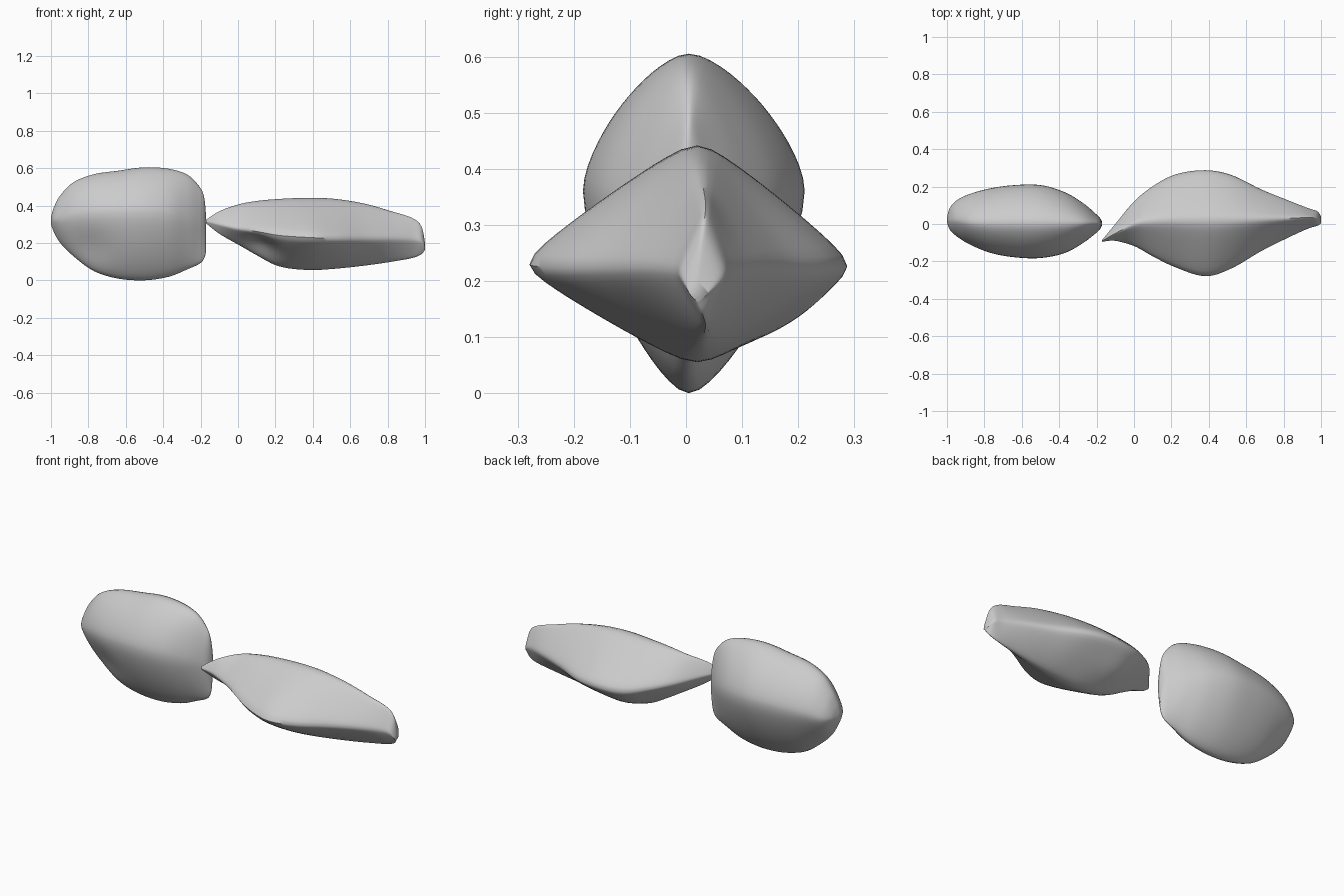
import bpy, bmesh, math
from mathutils import Vector

if "Cube" in bpy.data.objects:
    bpy.data.objects.remove(bpy.data.objects["Cube"])

SIDES, STEPS = 64, 6


def smooth_stations(rows):
    """Catmull-Rom through the section rows."""
    out = []
    for i in range(len(rows) - 1):
        a, b, c, d = (rows[max(0, min(len(rows) - 1, i + k))] for k in (-1, 0, 1, 2))
        for s in range(STEPS):
            t = s / STEPS
            out.append([0.5 * (2 * q + (r - p) * t + (2 * p - 5 * q + 4 * r - u) * t * t
                               + (3 * q - p - 3 * r + u) * t ** 3)
                        for p, q, r, u in zip(a, b, c, d)])
    return out + [list(rows[-1])]


def section_radius(c, s, p, soft):
    """Superellipse radius with its pointed corners rounded by soft."""
    f = lambda v: math.sqrt(v * v + soft * soft) ** p
    return ((f(1) + f(0)) / (f(c) + f(s))) ** (1 / p)


def stone(name, rows, p_top, p_bottom, soft, dents):
    """Loft: rows are x, z top, z bottom, z of side ridge, y back, y front, y of top ridge."""
    bm = bmesh.new()
    rings = []
    for x, zt, zb, zm, yb, yf, yc in smooth_stations(rows):
        ring = []
        for k in range(SIDES):
            a = 2 * math.pi * k / SIDES
            c, s = math.cos(a), math.sin(a)
            r = section_radius(c, s, p_top if s > 0 else p_bottom, soft)
            y = yc + r * c * ((yb - yc) if c > 0 else (yc - yf))
            z = zm + r * s * ((zt - zm) if s > 0 else (zm - zb))
            v = Vector((x, y, z))
            for centre, push, radius in dents:
                d = (v - Vector(centre)).length / radius
                v = v + Vector(push) * math.exp(-d * d)
            ring.append(bm.verts.new(v))
        rings.append(ring)
    for r0, r1 in zip(rings, rings[1:]):
        for k in range(SIDES):
            j = (k + 1) % SIDES
            bm.faces.new((r0[k], r0[j], r1[j], r1[k]))
    bm.faces.new(rings[0])
    bm.faces.new(rings[-1])
    bmesh.ops.recalc_face_normals(bm, faces=bm.faces)
    mesh = bpy.data.meshes.new(name)
    bm.to_mesh(mesh)
    bm.free()
    ob = bpy.data.objects.new(name, mesh)
    bpy.context.collection.objects.link(ob)
    bpy.ops.object.select_all(action='DESELECT')
    bpy.context.view_layer.objects.active = ob
    ob.select_set(True)
    bpy.ops.object.shade_smooth_by_angle(angle=math.radians(50))
    return ob


# Tall rounded stone ending in an upright blunt edge
stone("tall_stone", [
    (-1.00, .34, .30, .32, .035, .01, .02),
    (-.985, .39, .26, .325, .085, -.03, .02),
    (-.95, .455, .20, .33, .125, -.065, .02),
    (-.88, .525, .13, .345, .16, -.11, .01),
    (-.77, .568, .05, .355, .19, -.155, .005),
    (-.64, .587, .01, .36, .208, -.178, .005),
    (-.50, .605, .001, .36, .208, -.182, .005),
    (-.37, .597, .02, .35, .17, -.155, .005),
    (-.27, .565, .06, .33, .11, -.10, .005),
    (-.205, .50, .09, .31, .055, -.05, .005),
    (-.18, .44, .12, .29, .03, -.025, .003),
    (-.17, .33, .16, .25, .01, -.005, .002),
], 1.47, 1.33, .1, [((-.80, -.13, .16), (0, .025, 0), .12)])

# Long diamond-section stone with a pointed tip and a chipped end
stone("long_stone", [
    (-.17, .325, .305, .315, -.085, -.095, -.09),
    (-.10, .37, .25, .30, 0, -.09, -.05),
    (0, .406, .19, .275, .12, -.12, 0),
    (.10, .425, .13, .255, .20, -.18, .015),
    (.22, .436, .078, .24, .26, -.232, .02),
    (.38, .442, .057, .23, .286, -.279, .02),
    (.52, .436, .063, .225, .262, -.238, .02),
    (.68, .410, .08, .225, .185, -.145, .025),
    (.82, .37, .10, .225, .128, -.075, .03),
    (.93, .335, .12, .22, .085, -.025, .035),
    (.98, .29, .14, .21, .068, -.01, .03),
    (1.0, .20, .165, .18, .04, .005, .02),
], 1.04, 1.05, .1, [((.12, -.10, .17), (0, .03, .03), .10),
                    ((.25, .19, .15), (0, .01, -.025), .13)])
